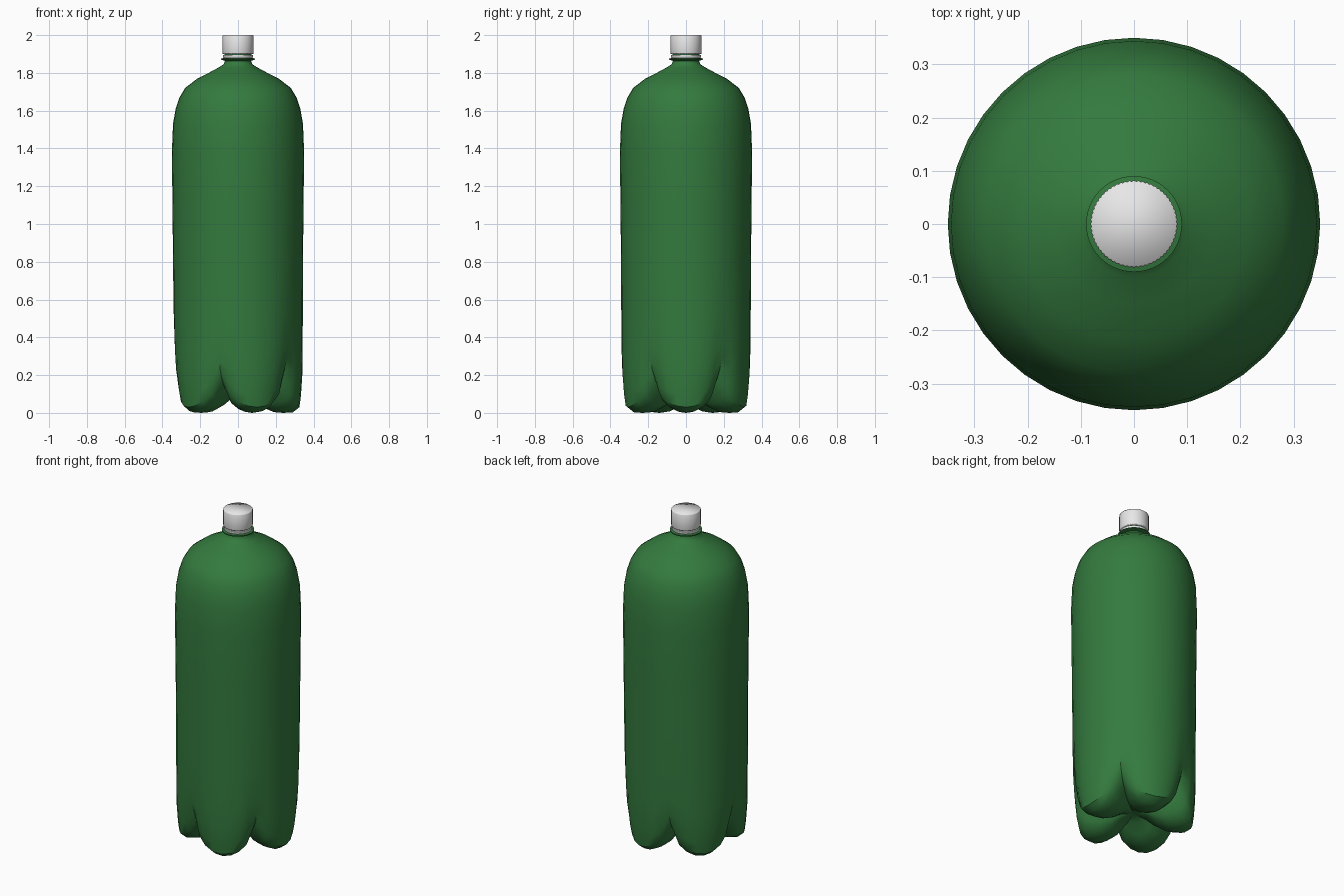
import bpy, bmesh, math

cube = bpy.data.objects.get("Cube")
if cube:
    bpy.data.objects.remove(cube, do_unlink=True)


def material(name, color, rough):
    m = bpy.data.materials.new(name)
    m.use_nodes = True
    m.diffuse_color = color
    bsdf = m.node_tree.nodes["Principled BSDF"]
    bsdf.inputs["Base Color"].default_value = color
    bsdf.inputs["Roughness"].default_value = rough
    return m


GREEN = material("bottle green", (0.034, 0.195, 0.048, 1), 0.4)
WHITE = material("cap white", (0.8, 0.8, 0.8, 1), 0.5)


def lathe(name, rows, segments, mat, point, angle):
    """Skin rings of points, bottom to top, and close both ends."""
    bm = bmesh.new()
    rings = []
    for row in rows:
        ring = []
        for i in range(segments):
            a = math.tau * i / segments
            r, z = point(row, a, i)
            ring.append(bm.verts.new((r * math.cos(a), r * math.sin(a), z)))
        rings.append(ring)
    for low, high in zip(rings, rings[1:]):
        for i in range(segments):
            j = (i + 1) % segments
            bm.faces.new((low[i], low[j], high[j], high[i]))
    bm.faces.new(rings[0][::-1])
    bm.faces.new(rings[-1])
    mesh = bpy.data.meshes.new(name)
    bm.to_mesh(mesh)
    bm.free()
    mesh.materials.append(mat)
    obj = bpy.data.objects.new(name, mesh)
    bpy.context.collection.objects.link(obj)
    bpy.ops.object.select_all(action="DESELECT")
    obj.select_set(True)
    bpy.context.view_layer.objects.active = obj
    bpy.ops.object.shade_smooth_by_angle(angle=math.radians(angle))
    return obj


def petal(row, a, i):
    # Blend from the groove profile to the foot profile, five feet around
    foot, groove = row
    w = abs(math.cos(2.5 * a)) ** 0.6
    return tuple(g + (f - g) * w for f, g in zip(foot, groove))


def plain(row, a, i):
    return row


def knurled(row, a, i):
    # Fine vertical ridges around the cap
    r, z = row
    return (r - 0.002 * (i % 2), z)


# Body: foot and groove profiles below, one shared profile above
base = [
    ((0.01, 0.090), (0.01, 0.090)),
    ((0.07, 0.075), (0.07, 0.087)),
    ((0.13, 0.030), (0.12, 0.090)),
    ((0.19, 0.004), (0.17, 0.100)),
    ((0.24, 0.000), (0.21, 0.120)),
    ((0.29, 0.003), (0.25, 0.150)),
    ((0.325, 0.03), (0.285, 0.19)),
    ((0.333, 0.09), (0.305, 0.23)),
    ((0.340, 0.19), (0.322, 0.29)),
    ((0.342, 0.30), (0.333, 0.38)),
    ((0.343, 0.50), (0.341, 0.55)),
]
upper = [(0.344, 0.8), (0.347, 1.1), (0.35, 1.38), (0.344, 1.53), (0.33, 1.61),
         (0.31, 1.67), (0.28, 1.72), (0.215, 1.77), (0.15, 1.803),
         (0.10, 1.83), (0.077, 1.845), (0.07, 1.86), (0.07, 1.88)]
lathe("bottle_body", base + [(p, p) for p in upper], 40, GREEN, petal, 42)

# Neck: support flange and the finish hidden under the cap
flange = [(0.07, 1.864), (0.09, 1.870), (0.09, 1.876), (0.072, 1.88), (0.07, 1.96)]
lathe("neck_flange", flange, 48, GREEN, plain, 30)

# Cap with its tamper ring
ring = [(0.077, 1.879), (0.079, 1.882), (0.079, 1.894), (0.077, 1.896)]
lathe("tamper_ring", ring, 48, WHITE, plain, 40)
cap = [(0.081, 1.901), (0.082, 1.904), (0.082, 1.996), (0.08, 2.0)]
lathe("cap", cap, 120, WHITE, knurled, 80)
